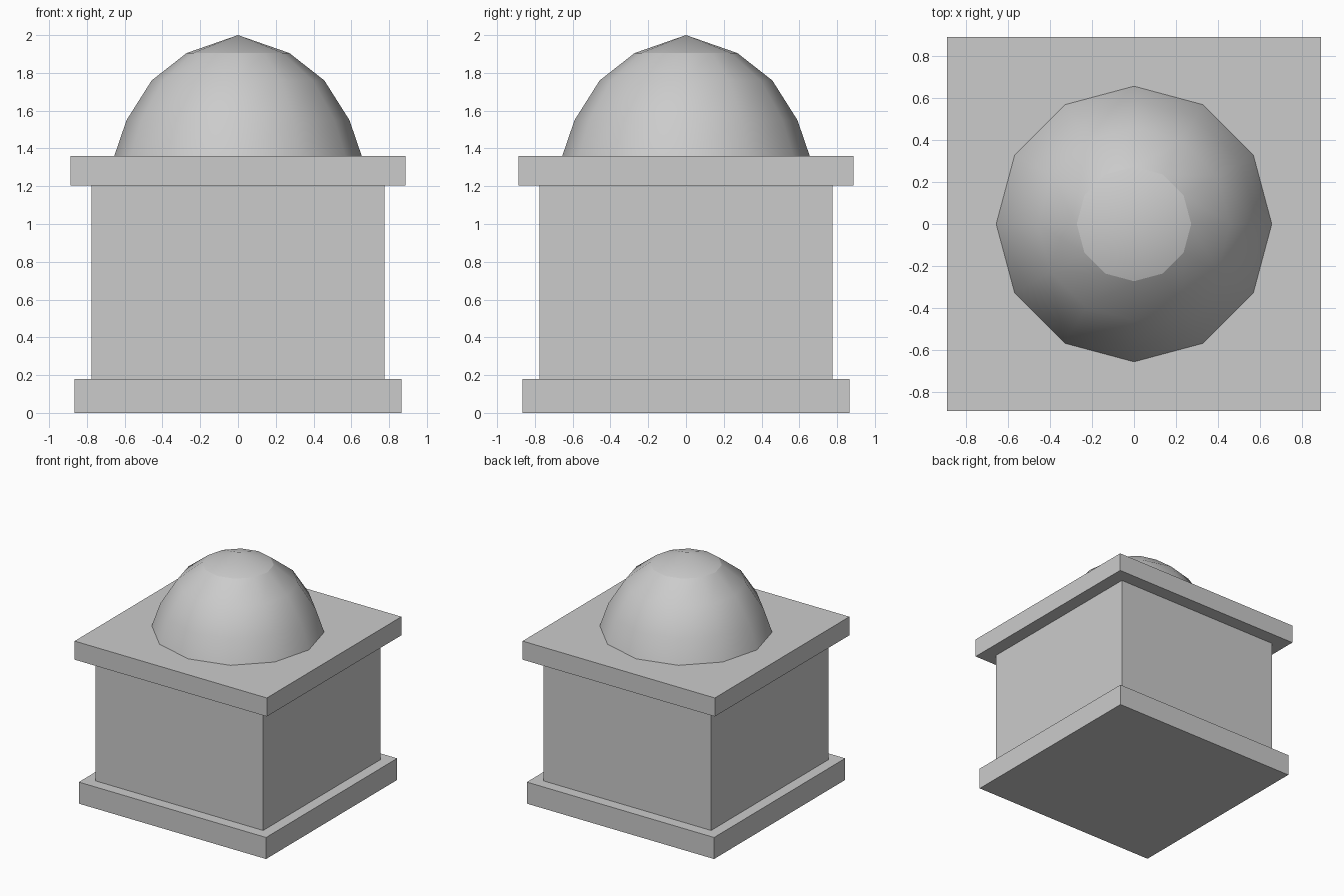
import bpy
import bmesh
from math import cos, sin, tau

cube = bpy.data.objects.get("Cube")
if cube:
    bpy.data.objects.remove(cube, do_unlink=True)

GREY = (0.6, 0.6, 0.6, 1.0)
stone = bpy.data.materials.new("light_grey_stone")
stone.use_nodes = True
stone.diffuse_color = GREY
for node in stone.node_tree.nodes:
    if node.type == "BSDF_PRINCIPLED":
        node.inputs["Base Color"].default_value = GREY


def finish(name, bm):
    """Turn a bmesh into a named stone object."""
    bmesh.ops.recalc_face_normals(bm, faces=bm.faces)
    mesh = bpy.data.meshes.new(name)
    bm.to_mesh(mesh)
    bm.free()
    mesh.materials.append(stone)
    obj = bpy.data.objects.new(name, mesh)
    bpy.context.collection.objects.link(obj)
    return obj


def block(name, half, bottom, top):
    """Square block centred on the z axis."""
    bm = bmesh.new()
    bmesh.ops.create_cube(bm, size=1)
    bmesh.ops.scale(bm, vec=(2 * half, 2 * half, top - bottom), verts=bm.verts)
    bmesh.ops.translate(bm, vec=(0, 0, (top + bottom) / 2), verts=bm.verts)
    return finish(name, bm)


def dome(name, profile, apex, sides):
    """Faceted dome turned from (radius, height) rings, with a crisp cap edge."""
    bm = bmesh.new()
    rings = [[bm.verts.new((r * cos(tau * i / sides), r * sin(tau * i / sides), z))
              for i in range(sides)] for r, z in profile]
    tip = bm.verts.new((0, 0, apex))
    for i in range(sides):
        j = (i + 1) % sides
        for low, high in zip(rings, rings[1:]):
            bm.faces.new((low[i], low[j], high[j], high[i]))
        bm.faces.new((rings[-1][i], rings[-1][j], tip))
        bm.edges.get((rings[-1][i], rings[-1][j])).smooth = False
    bm.faces.new(rings[0][::-1])
    for face in bm.faces:
        face.smooth = len(face.verts) < sides
    for i in range(sides):
        bm.edges.get((rings[0][i], rings[0][i - 1])).smooth = False
    return finish(name, bm)


# Square pedestal: plinth, body and overhanging top slab
block("base_plinth", 0.865, 0.0, 0.18)
block("main_body", 0.775, 0.18, 1.205)
block("top_slab", 0.888, 1.205, 1.36)

# Twelve-sided dome
dome("dome", [(0.655, 1.36), (0.59, 1.55), (0.457, 1.76), (0.272, 1.905)], 2.0, 12)
